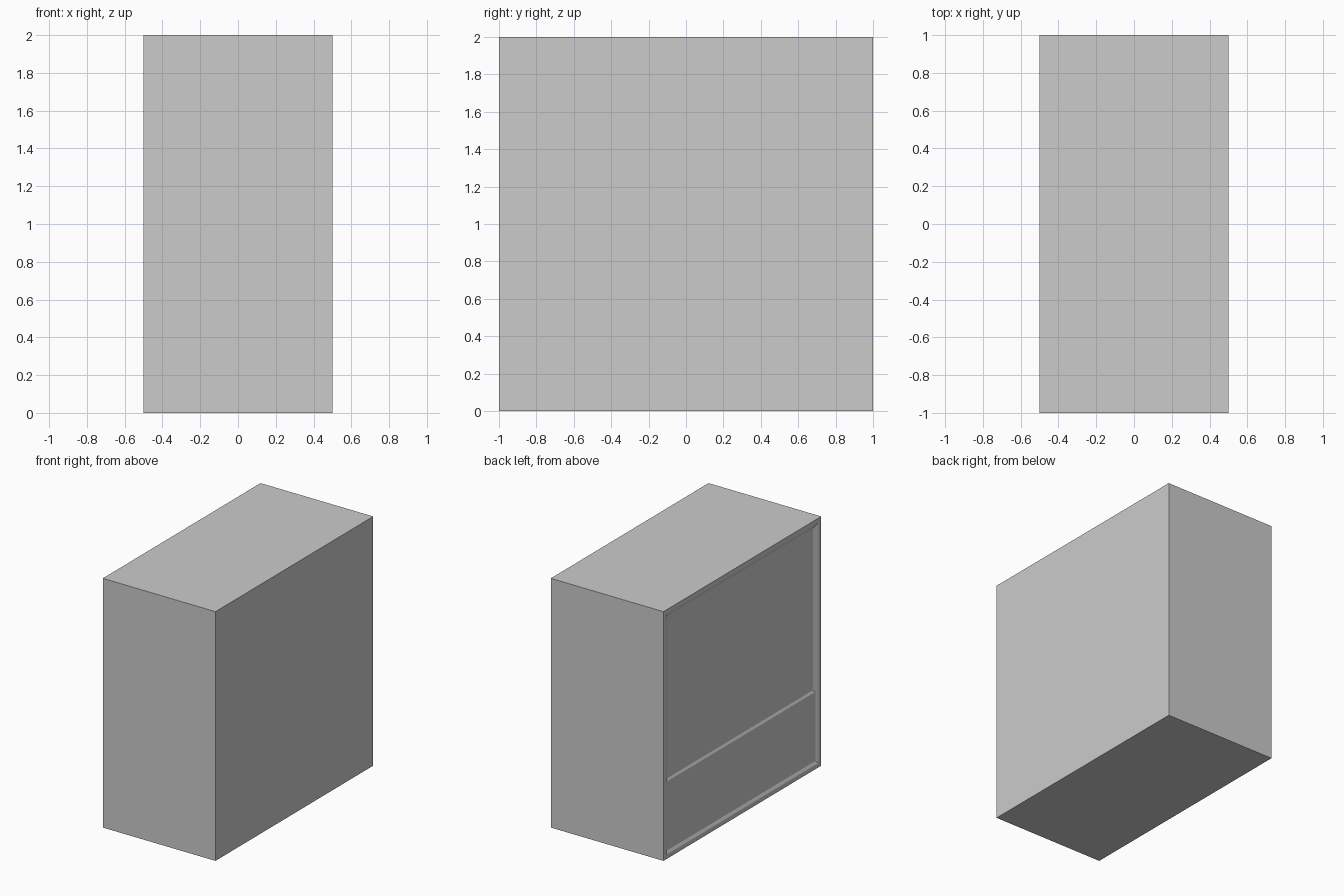
import bpy, bmesh
from mathutils import Vector

if "Cube" in bpy.data.objects:
    bpy.data.objects.remove(bpy.data.objects["Cube"])

# Plain upright cabinet, 1 x 2 x 2
bm = bmesh.new()
bmesh.ops.create_cube(bm, size=1)
bmesh.ops.scale(bm, vec=(1, 2, 2), verts=bm.verts)
bmesh.ops.translate(bm, vec=(0, 0, 1), verts=bm.verts)
bm.normal_update()


def inset(face, width, depth):
    """Inset one face and push it inwards; the face itself stays the centre."""
    bmesh.ops.inset_individual(bm, faces=[face], thickness=width, depth=-depth)
    bm.normal_update()


# Left side: flat rim, then a shallow sloped lip down to the panel
panel = min(bm.faces, key=lambda f: f.calc_center_median().x)
inset(panel, 0.05, 0)
inset(panel, 0.03, 0.012)

# Divide the panel into an upper pane and a lower board
geom = [panel] + list(panel.edges) + list(panel.verts)
bmesh.ops.bisect_plane(bm, geom=geom, plane_co=Vector((0, 0, 0.61)),
                       plane_no=Vector((0, 0, 1)))
bm.normal_update()

# Upper pane is sunk one step further
sides = [f for f in bm.faces if f.normal.x < -0.99 and f.calc_area() > 0.5]
upper = max(sides, key=lambda f: f.calc_center_median().z)
inset(upper, 0.025, 0.01)

mesh = bpy.data.meshes.new("cabinet")
bm.to_mesh(mesh)
bm.free()
bpy.context.collection.objects.link(bpy.data.objects.new("cabinet", mesh))
